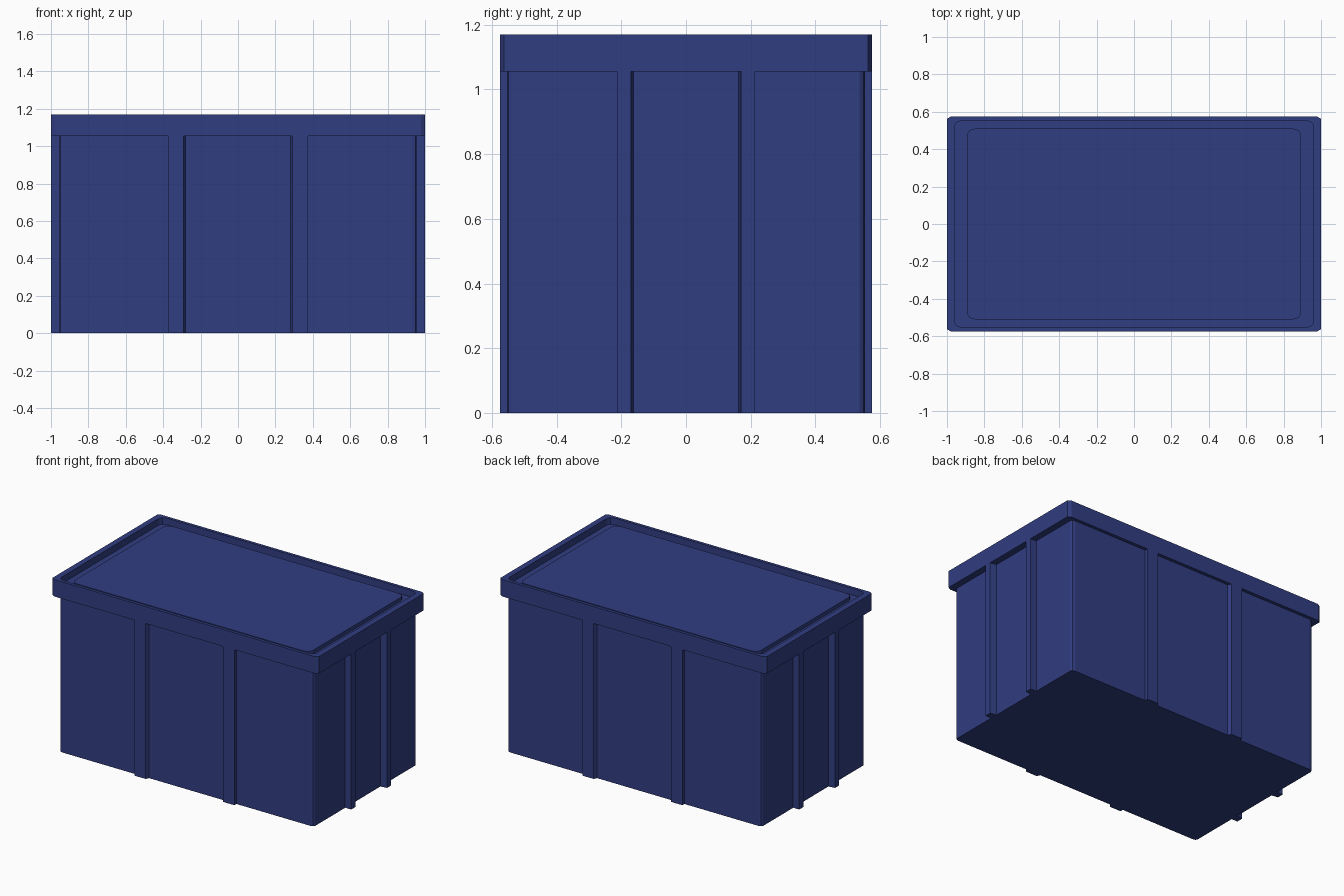
import bpy, bmesh, math

if "Cube" in bpy.data.objects:
    bpy.data.objects.remove(bpy.data.objects["Cube"])

mat = bpy.data.materials.new("blue_plastic")
mat.diffuse_color = (0.03, 0.047, 0.22, 1)
mat.use_nodes = True
mat.node_tree.nodes["Principled BSDF"].inputs["Base Color"].default_value = mat.diffuse_color

BODY_X, BODY_Y = 0.955, 0.553
OUT_X, OUT_Y = 1.0, 0.575
RIM_Z, TOP_Z = 1.055, 1.17


def finish(bm, name):
    bmesh.ops.recalc_face_normals(bm, faces=bm.faces)
    mesh = bpy.data.meshes.new(name)
    bm.to_mesh(mesh)
    bm.free()
    mesh.materials.append(mat)
    obj = bpy.data.objects.new(name, mesh)
    bpy.context.collection.objects.link(obj)
    return obj


def ring(bm, hx, hy, cx, cy, z, round_mid=True):
    """Rectangle with two-segment corners (cx, cy = corner size)."""
    k = 1 - math.sqrt(0.5) if round_mid else 0.5
    corner = [(hx, hy - cy), (hx - k * cx, hy - k * cy), (hx - cx, hy)]
    pts = []
    for sx, sy in ((1, 1), (-1, 1), (-1, -1), (1, -1)):
        c = corner if sx * sy > 0 else corner[::-1]
        pts += [(sx * x, sy * y, z) for x, y in c]
    return [bm.verts.new(p) for p in pts]


def loft(name, rings, cap_first=True, cap_last=True):
    bm = bmesh.new()
    loops = [ring(bm, *r) for r in rings]
    for a, b in zip(loops, loops[1:]):
        for i in range(len(a)):
            j = (i + 1) % len(a)
            bm.faces.new((a[i], a[j], b[j], b[i]))
    if cap_first:
        bm.faces.new(loops[0][::-1])
    if cap_last:
        bm.faces.new(loops[-1])
    return finish(bm, name)


def rib(name, profile):
    """Vertical prism from the floor up to the rim."""
    bm = bmesh.new()
    face = bm.faces.new([bm.verts.new((x, y, 0)) for x, y in profile])
    ext = bmesh.ops.extrude_face_region(bm, geom=[face], use_keep_orig=True)
    top = [v for v in ext["geom"] if isinstance(v, bmesh.types.BMVert)]
    bmesh.ops.translate(bm, verts=top, vec=(0, 0, RIM_Z))
    return finish(bm, name)


# Box body
loft("bin_body", [
    (BODY_X, BODY_Y, 0.025, 0.016, 0),
    (BODY_X, BODY_Y, 0.025, 0.016, RIM_Z),
], cap_last=False)

# Lid: overhanging rim, groove and raised centre panel
loft("lid", [
    (BODY_X, BODY_Y, 0.025, 0.016, RIM_Z),
    (OUT_X, OUT_Y, 0.022, 0.013, RIM_Z, False),
    (OUT_X, OUT_Y, 0.022, 0.013, TOP_Z, False),
    (0.96, 0.554, 0.045, 0.03, TOP_Z),
    (0.96, 0.554, 0.045, 0.03, TOP_Z - 0.045),
    (0.893, 0.512, 0.05, 0.033, TOP_Z - 0.045),
    (0.893, 0.512, 0.05, 0.033, TOP_Z - 0.02),
], cap_first=False)

# Ribs: two on each wall, inner flank sloped
for sx, xn in ((-1, "left"), (1, "right")):
    for sy, yn in ((-1, "front"), (1, "back")):
        rib(f"{yn}_rib_{xn}", [(sx * x, sy * y) for x, y in (
            (0.28, BODY_Y), (0.291, OUT_Y), (0.375, OUT_Y), (0.375, BODY_Y))])
        rib(f"{xn}_rib_{yn}", [(sx * x, sy * y) for x, y in (
            (BODY_X, 0.163), (OUT_X, 0.17), (OUT_X, 0.214), (BODY_X, 0.214))])
